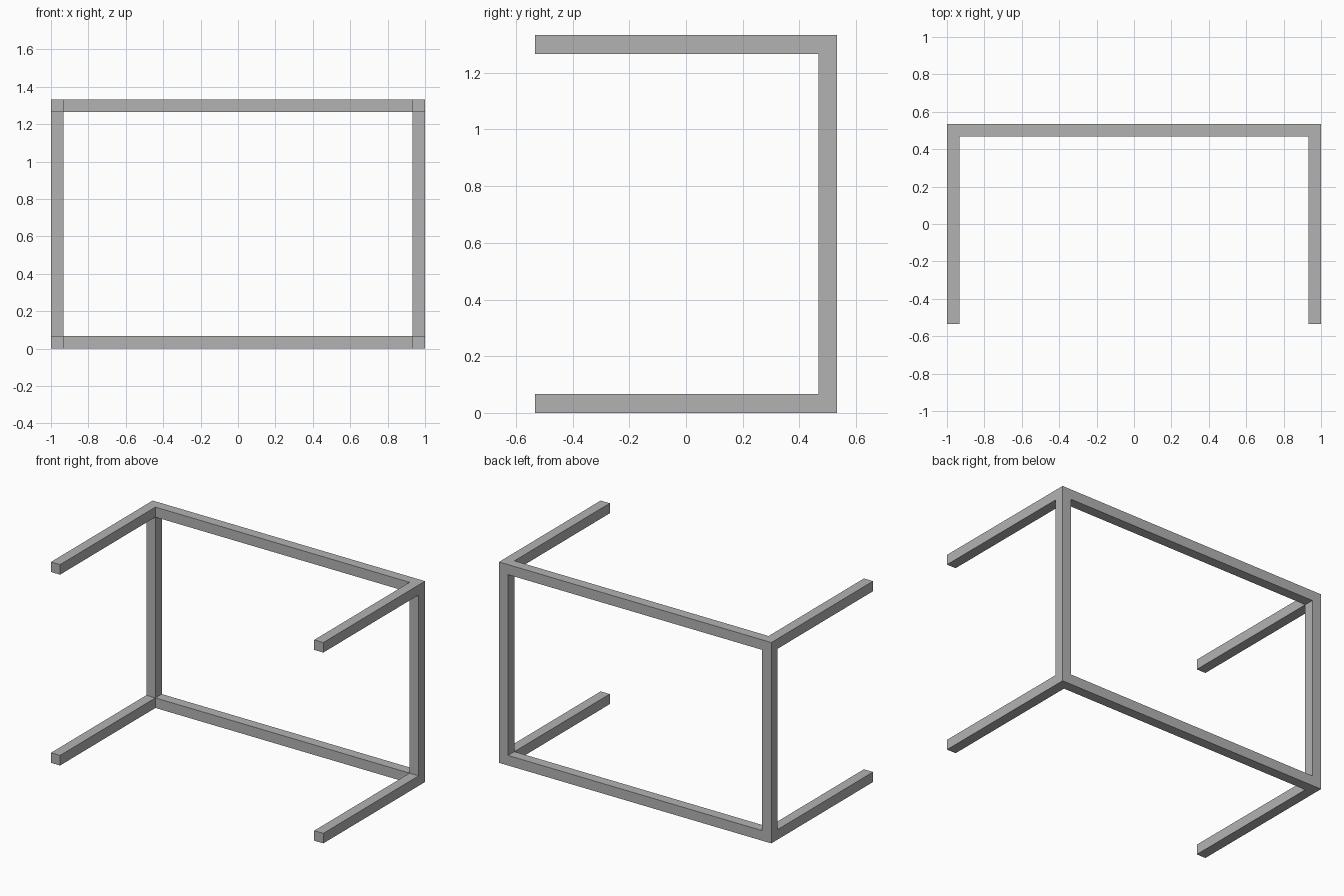
import bpy
import bmesh
from mathutils import Vector

cube = bpy.data.objects.get("Cube")
if cube:
    bpy.data.objects.remove(cube, do_unlink=True)

# Overall dimensions and bar thickness
WIDTH, DEPTH, HEIGHT, BAR = 2.0, 1.0667, 1.3333, 0.0667
X, Y = WIDTH / 2, DEPTH / 2

grey = bpy.data.materials.new("grey metal")
grey.use_nodes = True
colour = (0.45, 0.45, 0.45, 1)
grey.diffuse_color = colour
grey.node_tree.nodes["Principled BSDF"].inputs["Base Color"].default_value = colour


def bar(name, low, high):
    """Square bar spanning two opposite corners."""
    low, high = Vector(low), Vector(high)
    bm = bmesh.new()
    bmesh.ops.create_cube(bm, size=1)
    bmesh.ops.scale(bm, vec=high - low, verts=bm.verts)
    mesh = bpy.data.meshes.new(name)
    bm.to_mesh(mesh)
    bm.free()
    mesh.materials.append(grey)
    obj = bpy.data.objects.new(name, mesh)
    obj.location = (low + high) / 2
    bpy.context.collection.objects.link(obj)


# Back rails with a forward arm at each end
for level, z in (("bottom", 0), ("top", HEIGHT - BAR)):
    bar(f"{level}_back_rail", (-X, Y - BAR, z), (X, Y, z + BAR))
    for side, x in (("right", -X), ("left", X - BAR)):
        bar(f"{level}_{side}_arm", (x, -Y, z), (x + BAR, Y - BAR, z + BAR))

# Back posts between the rails
for side, x in (("right", -X), ("left", X - BAR)):
    bar(f"{side}_back_post", (x, Y - BAR, BAR), (x + BAR, Y, HEIGHT - BAR))
